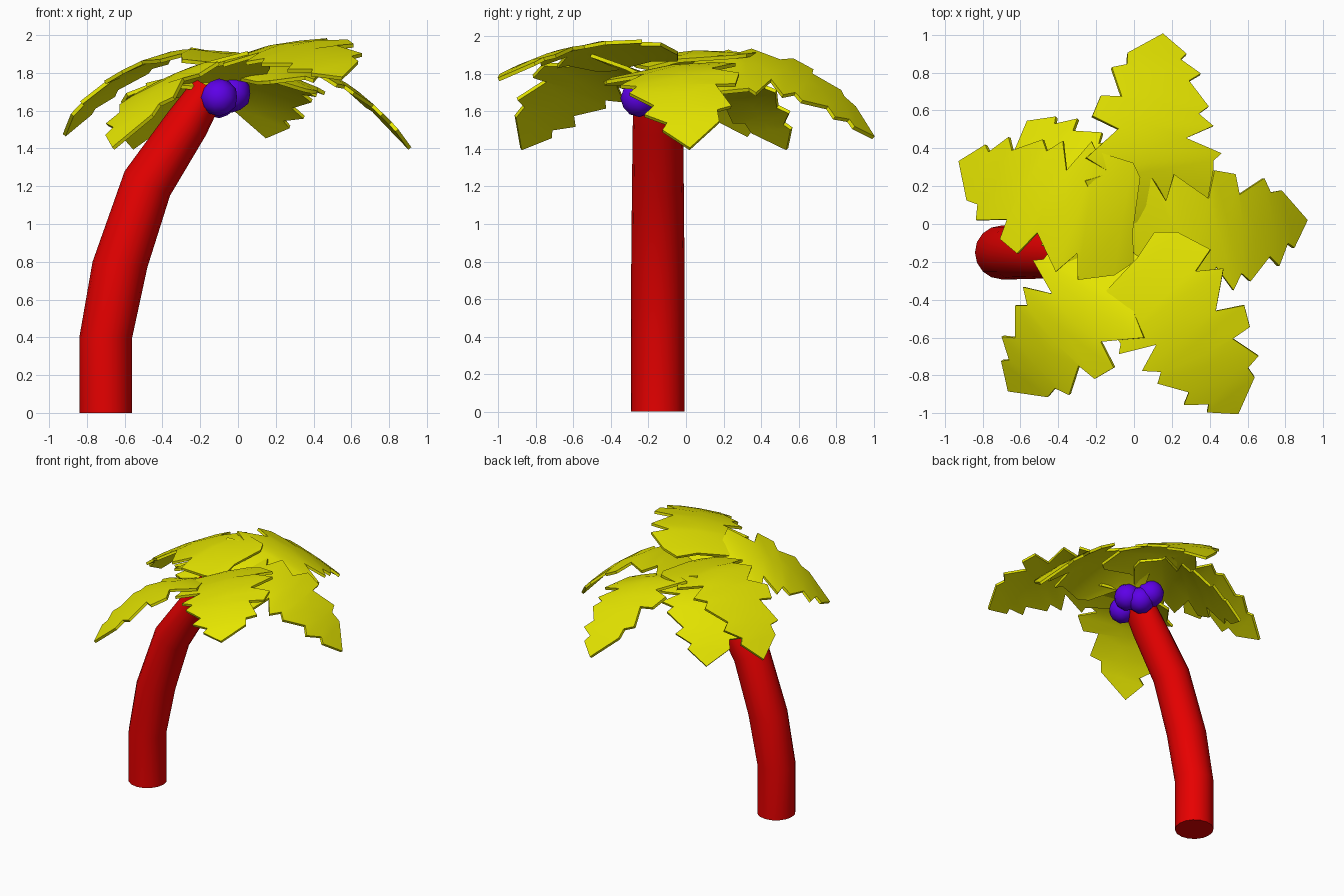
import bpy
import bmesh
from math import cos, sin, tau
from mathutils import Vector

cube = bpy.data.objects.get("Cube")
if cube:
    bpy.data.objects.remove(cube)


def make_material(name, rgb):
    mat = bpy.data.materials.new(name)
    mat.use_nodes = True
    colour = (*rgb, 1)
    mat.diffuse_color = colour
    mat.node_tree.nodes["Principled BSDF"].inputs["Base Color"].default_value = colour
    return mat


red = make_material("trunk red", (0.8, 0, 0))
yellow = make_material("leaf yellow", (0.8, 0.8, 0))
purple = make_material("fruit purple", (0.11, 0, 0.8))


def finish(name, bm, mat, thickness=0, angle=0.6):
    """Turn a bmesh into a smooth-shaded object, optionally thickened."""
    bmesh.ops.recalc_face_normals(bm, faces=bm.faces)
    mesh = bpy.data.meshes.new(name)
    bm.to_mesh(mesh)
    bm.free()
    mesh.materials.append(mat)
    obj = bpy.data.objects.new(name, mesh)
    bpy.context.collection.objects.link(obj)
    bpy.ops.object.select_all(action="DESELECT")
    obj.select_set(True)
    bpy.context.view_layer.objects.active = obj
    if thickness:
        mod = obj.modifiers.new("thickness", "SOLIDIFY")
        mod.thickness = thickness
        mod.offset = 0
        bpy.ops.object.modifier_apply(modifier=mod.name)
    bpy.ops.object.shade_smooth_by_angle(angle=angle)


# Trunk: leaning rings, each given by its left and right points in the xz plane
SIDES = 16
TRUNK_Y = -0.15
trunk_rings = [
    ((-0.84, 0), (-0.56, 0)),
    ((-0.84, 0.4), (-0.56, 0.4)),
    ((-0.77, 0.8), (-0.48, 0.77)),
    ((-0.6, 1.28), (-0.36, 1.15)),
    ((-0.38, 1.58), (-0.17, 1.47)),
    ((-0.23, 1.77), (-0.07, 1.68)),
]
bm = bmesh.new()
rings = []
for i, (a, b) in enumerate(trunk_rings):
    left, right = Vector((a[0], TRUNK_Y, a[1])), Vector((b[0], TRUNK_Y, b[1]))
    centre, half = (left + right) / 2, (right - left) / 2
    depth = Vector((0, 0.142 - 0.004 * max(0, i - 2), 0))
    rings.append([bm.verts.new(centre + half * cos(tau * k / SIDES) + depth * sin(tau * k / SIDES))
                  for k in range(SIDES)])
for low, high in zip(rings, rings[1:]):
    for k in range(SIDES):
        n = (k + 1) % SIDES
        bm.faces.new((low[k], low[n], high[n], high[k]))
bm.faces.new(rings[0])
bm.faces.new(rings[-1])
finish("trunk", bm, red)

# Fruit cluster under the crown
fruit_centres = [(-0.1, -0.25, 1.67), (-0.03, -0.11, 1.69), (-0.1, -0.04, 1.66),
                 (-0.15, 0.01, 1.71)]
for i, centre in enumerate(fruit_centres):
    bm = bmesh.new()
    bmesh.ops.create_icosphere(bm, subdivisions=2, radius=0.1)
    bmesh.ops.translate(bm, verts=bm.verts, vec=centre)
    finish(f"fruit_{i + 1}", bm, purple, angle=1)

# Notched leaf outline: (along, across) for each edge, from the base to the tip
edge_a = [(0.09, 0.25), (0.15, 0.31), (0.35, 0.3), (0.39, 0.34), (0.46, 0.15), (0.53, 0.29),
          (0.59, 0.21), (0.63, 0.26), (0.76, 0.15), (0.8, 0.21), (0.87, 0.1), (0.9, 0.13)]
edge_b = [(-0.03, -0.18), (0.04, -0.28), (0.21, -0.37), (0.26, -0.24), (0.33, -0.37), (0.49, -0.21),
          (0.55, -0.35), (0.66, -0.31), (0.66, -0.2), (0.81, -0.26), (0.83, -0.18), (0.89, -0.18)]


def make_leaf(name, base, tip, heights, roll):
    """Arch the outline from base to tip; heights are base, control and tip."""
    base, tip = Vector(base), Vector(tip)
    axis = tip - base
    side = Vector((axis.y, -axis.x)).normalized()
    z0, zc, z1 = heights
    bm = bmesh.new()

    def point(u, v):
        p = base + axis * u + side * v
        z = z0 * (1 - u) ** 2 + 2 * zc * u * (1 - u) + z1 * u * u
        return bm.verts.new((p.x, p.y, z + roll * v - 0.25 * v * v))

    rows = []
    for a, b in zip(edge_a, edge_b):
        rows.append((point(*a), point((a[0] + b[0]) / 2, -0.03), point(*b)))
    for r, s in zip(rows, rows[1:]):
        bm.faces.new((r[0], r[1], s[1], s[0]))
        bm.faces.new((r[1], r[2], s[2], s[1]))
    end = point(1, 0)
    last = rows[-1]
    bm.faces.new((last[0], last[1], end))
    bm.faces.new((last[1], last[2], end))
    finish(name, bm, yellow, thickness=0.02)


# Crown of six drooping leaves
make_leaf("back_leaf", (0.1, 0), (0.15, 1), (1.77, 2.0, 1.46), -0.33)
make_leaf("left_leaf", (-0.03, -0.16), (0.91, 0.02), (1.75, 2.03, 1.4), -0.13)
make_leaf("front_left_leaf", (-0.02, -0.17), (0.55, -1), (1.86, 2.05, 1.77), -0.2)
make_leaf("front_right_leaf", (-0.02, -0.11), (-0.66, -0.88), (1.74, 2.0, 1.4), -0.33)
make_leaf("right_leaf", (0.03, -0.02), (-0.92, 0.33), (1.86, 2.08, 1.47), 0.05)
make_leaf("back_right_leaf", (-0.03, -0.08), (-0.56, 0.54), (1.75, 1.95, 1.4), 0.08)
